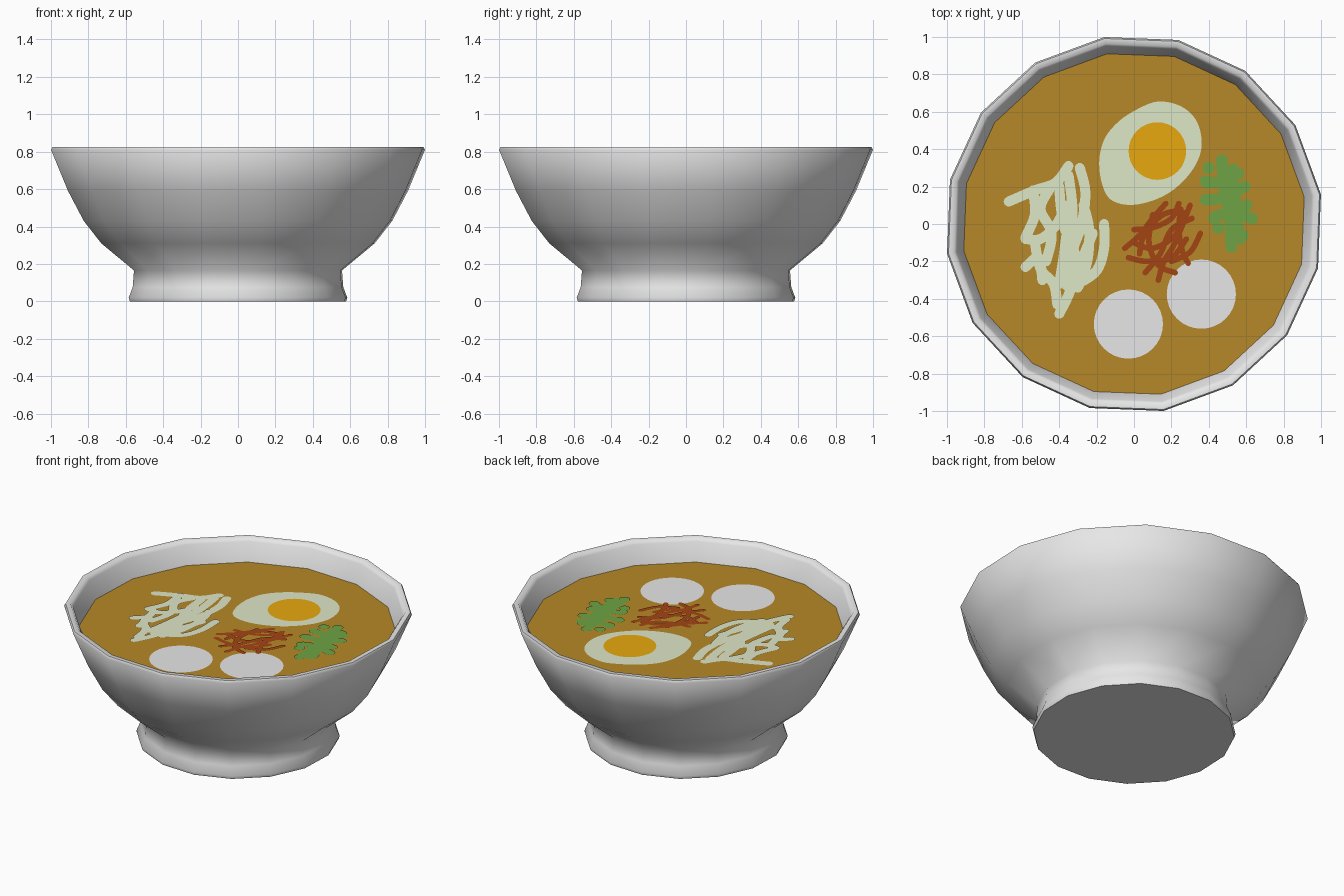
import bpy, bmesh, math
from mathutils import Vector

if "Cube" in bpy.data.objects:
    bpy.data.objects.remove(bpy.data.objects["Cube"])

SIDES, TURN = 16, math.radians(9)
SOUP_Z = 0.69


def material(name, r, g, b):
    def lin(c):
        c = min(c / 255, 1)
        return c / 12.92 if c < 0.04 else ((c + 0.055) / 1.055) ** 2.4
    m = bpy.data.materials.new(name)
    m.diffuse_color = (lin(r), lin(g), lin(b), 1)
    m.use_nodes = True
    m.node_tree.nodes["Principled BSDF"].inputs["Base Color"].default_value = m.diffuse_color
    return m


WHITE = material("white", 231, 231, 231)
BROTH = material("broth_brown", 183, 136, 40)
EGG = material("egg_white", 222, 231, 199)
YOLK = material("yolk_orange", 255, 186, 18)
RED = material("chili_red", 164, 68, 20)
GREEN = material("herb_green", 110, 164, 69)


def finish(name, bm, mat, angle=None):
    me = bpy.data.meshes.new(name)
    bm.to_mesh(me)
    bm.free()
    me.materials.append(mat)
    ob = bpy.data.objects.new(name, me)
    bpy.context.collection.objects.link(ob)
    if angle:
        bpy.ops.object.select_all(action='DESELECT')
        ob.select_set(True)
        bpy.context.view_layer.objects.active = ob
        bpy.ops.object.shade_smooth_by_angle(angle=math.radians(angle))
    return ob


def ring(bm, rx, z, n=SIDES, turn=TURN, c=(0, 0), ry=None):
    ry = ry or rx
    return [bm.verts.new((c[0] + rx * math.cos(turn + math.tau * i / n),
                          c[1] + ry * math.sin(turn + math.tau * i / n), z)) for i in range(n)]


def spline(pts, closed=False, steps=5):
    """Catmull-Rom smoothing of a few 2D points."""
    p = [Vector(q) for q in pts]
    n = len(p)
    get = (lambda i: p[i % n]) if closed else (lambda i: p[max(0, min(n - 1, i))])
    out = []
    for i in range(n if closed else n - 1):
        a, b, c, d = get(i - 1), get(i), get(i + 1), get(i + 2)
        for s in range(steps):
            t = s / steps
            out.append(0.5 * (2 * b + (c - a) * t + (2 * a - 5 * b + 4 * c - d) * t * t
                              + (3 * b - a - 3 * c + d) * t ** 3))
    return out if closed else out + [p[-1]]


def disc(name, c, r, z, mat, n=32):
    bm = bmesh.new()
    bm.faces.new(ring(bm, r, z, n, 0, c))
    return finish(name, bm, mat)


def strands(name, paths, width, z, mat, blobs=(), blob_r=0.03):
    """Flat ribbons with rounded ends, plus optional round leaves."""
    bm = bmesh.new()
    for k, path in enumerate(paths):
        h = z + 0.0002 * k
        pts = spline(path)
        last = None
        for i, p in enumerate(pts):
            d = (pts[min(i + 1, len(pts) - 1)] - pts[max(i - 1, 0)]).normalized()
            w = Vector((-d.y, d.x)) * width / 2
            pair = [bm.verts.new((*(p - w), h)), bm.verts.new((*(p + w), h))]
            if last:
                bm.faces.new((last[0], pair[0], pair[1], last[1]))
            last = pair
        for e in (pts[0], pts[-1]):
            bm.faces.new(ring(bm, width / 2, h + 0.0001, 10, 0, e))
    for k, c in enumerate(blobs):
        bm.faces.new(ring(bm, blob_r, z + 0.002 + 0.0001 * k, 12, 0, c))
    return finish(name, bm, mat)


# Bowl: one lathed profile from foot to rim and down inside to the soup
bm = bmesh.new()
profile = [(0.585, 0), (0.592, 0.02), (0.57, 0.075), (0.563, 0.165), (0.74, 0.31),
           (0.835, 0.43), (0.92, 0.59), (1.012, 0.81), (1.004, 0.825), (0.975, 0.825),
           (0.96, 0.805), (0.918, 0.68)]
rings = [ring(bm, r, z) for r, z in profile]
for a, b in zip(rings, rings[1:]):
    for i in range(SIDES):
        j = (i + 1) % SIDES
        bm.faces.new((a[i], a[j], b[j], b[i]))
bm.faces.new(rings[0][::-1])
finish("bowl", bm, WHITE, 60)

# Soup surface
bm = bmesh.new()
bm.faces.new(ring(bm, 0.922, SOUP_Z))
finish("soup", bm, BROTH)

# Egg half
bm = bmesh.new()
outline = [(0.13, 0.655), (0.02, 0.615), (-0.08, 0.55), (-0.155, 0.46), (-0.185, 0.35),
           (-0.175, 0.23), (-0.13, 0.135), (-0.03, 0.102), (0.1, 0.125), (0.22, 0.19),
           (0.32, 0.3), (0.362, 0.42), (0.335, 0.55), (0.25, 0.63)]
bm.faces.new([bm.verts.new((*p, SOUP_Z + 0.003)) for p in spline(outline, True)])
finish("egg_white", bm, EGG)
disc("egg_yolk", (0.125, 0.39), 0.154, SOUP_Z + 0.006, YOLK)

# Round white slices
disc("slice_left", (-0.03, -0.535), 0.185, SOUP_Z + 0.003, WHITE)
disc("slice_right", (0.36, -0.375), 0.185, SOUP_Z + 0.003, WHITE)

# Noodles
strands("noodles", [
    [(-0.67, 0.12), (-0.53, 0.18), (-0.42, 0.22), (-0.35, 0.31)],
    [(-0.29, 0.3), (-0.26, 0.17), (-0.28, 0.0), (-0.33, -0.15), (-0.36, -0.33)],
    [(-0.35, 0.26), (-0.33, 0.1), (-0.33, -0.08), (-0.3, -0.24)],
    [(-0.4, 0.2), (-0.39, 0.08), (-0.37, -0.03)],
    [(-0.54, 0.18), (-0.53, 0.05), (-0.58, -0.07)],
    [(-0.58, -0.08), (-0.5, -0.08), (-0.42, -0.01), (-0.36, 0.1)],
    [(-0.45, 0.19), (-0.5, 0.08), (-0.44, -0.05), (-0.47, -0.2)],
    [(-0.58, -0.23), (-0.51, -0.18), (-0.49, -0.3)],
    [(-0.53, -0.1), (-0.5, -0.24), (-0.43, -0.32), (-0.41, -0.43)],
    [(-0.4, -0.48), (-0.35, -0.38), (-0.29, -0.22), (-0.22, -0.05)],
    [(-0.16, 0.0), (-0.16, -0.13), (-0.2, -0.25), (-0.3, -0.32)],
    [(-0.36, -0.05), (-0.38, -0.2), (-0.4, -0.32)],
    [(-0.27, 0.1), (-0.24, -0.03), (-0.25, -0.2), (-0.3, -0.34)],
], 0.054, SOUP_Z + 0.003, EGG)

# Chili threads
strands("chili_threads", [
    [(-0.05, -0.13), (0.03, -0.06), (0.1, 0.03), (0.17, 0.11)],
    [(0.0, -0.03), (0.1, -0.02), (0.2, 0.03), (0.24, 0.11)],
    [(-0.03, -0.18), (0.07, -0.2), (0.2, -0.18), (0.28, -0.08)],
    [(0.13, -0.3), (0.16, -0.2), (0.22, -0.1), (0.3, 0.1)],
    [(0.06, -0.26), (0.14, -0.16), (0.2, -0.03), (0.31, 0.03)],
    [(0.22, -0.26), (0.13, -0.22), (0.08, -0.1), (0.1, 0.05)],
    [(0.2, -0.2), (0.3, -0.15), (0.355, -0.05)],
    [(0.0, -0.1), (0.1, -0.13), (0.22, -0.06), (0.27, 0.06)],
    [(0.03, -0.16), (0.05, -0.07), (0.14, 0.04), (0.22, 0.07)],
    [(0.25, 0.08), (0.24, -0.03), (0.26, -0.15), (0.29, -0.21)],
], 0.03, SOUP_Z + 0.003, RED)

# Herb sprig: stem with small round leaves
strands("herb_sprig", [
    [(0.47, 0.34), (0.48, 0.2), (0.51, 0.05), (0.52, -0.12)],
    [(0.52, 0.25), (0.54, 0.15), (0.55, 0.02), (0.57, -0.08)],
    [(0.38, 0.23), (0.47, 0.22), (0.56, 0.27)],
    [(0.38, 0.13), (0.48, 0.14), (0.59, 0.2)],
    [(0.43, 0.04), (0.52, 0.06), (0.63, 0.03)],
], 0.06, SOUP_Z + 0.003, GREEN,
    [(0.47, 0.34), (0.53, 0.29), (0.4, 0.3), (0.39, 0.22), (0.39, 0.13), (0.59, 0.2),
     (0.43, 0.03), (0.63, 0.03), (0.45, -0.02), (0.52, -0.12), (0.58, -0.06), (0.6, 0.1)], 0.033)
